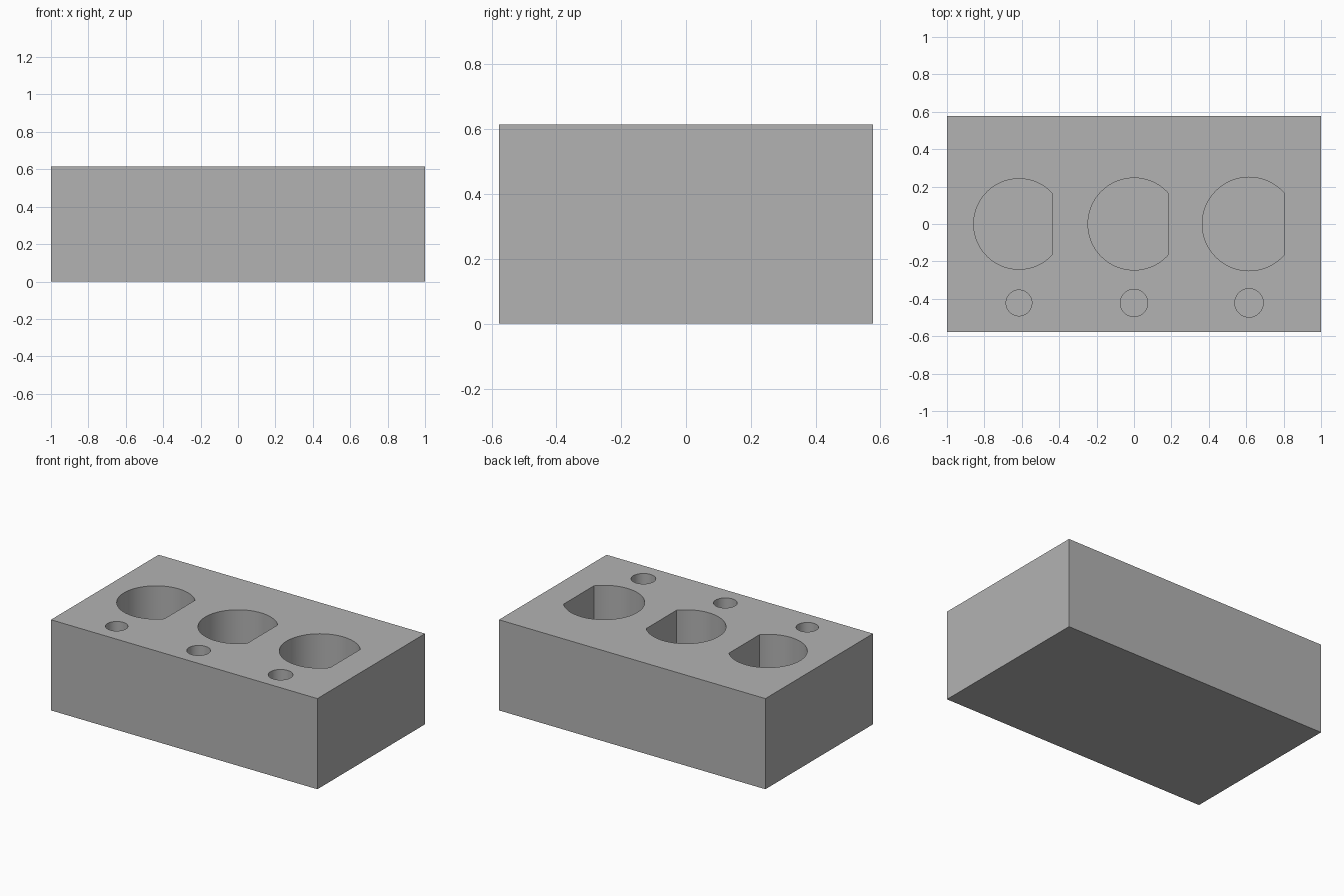
import bpy, bmesh, math

if "Cube" in bpy.data.objects:
    bpy.data.objects.remove(bpy.data.objects["Cube"])

HEIGHT, FLOOR = 0.615, 0.08

grey = bpy.data.materials.new("plain grey")
grey.diffuse_color = (0.45, 0.45, 0.45, 1)
grey.use_nodes = True
grey.node_tree.nodes["Principled BSDF"].inputs["Base Color"].default_value = grey.diffuse_color


def prism(name, outline, z0, z1):
    """Extrude a closed xy outline from z0 to z1."""
    bm = bmesh.new()
    base = bm.faces.new([bm.verts.new((x, y, z0)) for x, y in outline])
    top = bmesh.ops.extrude_face_region(bm, geom=[base])["geom"]
    bmesh.ops.translate(bm, vec=(0, 0, z1 - z0),
                        verts=[v for v in top if isinstance(v, bmesh.types.BMVert)])
    bmesh.ops.recalc_face_normals(bm, faces=bm.faces)
    mesh = bpy.data.meshes.new(name)
    bm.to_mesh(mesh)
    bm.free()
    mesh.materials.append(grey)
    ob = bpy.data.objects.new(name, mesh)
    bpy.context.collection.objects.link(ob)
    return ob


def d_outline(cx, cy, r, flat=None, n=72):
    """Circle, or a circle cut straight at cx + flat."""
    a = math.acos(flat / r) if flat else 0
    count = n + 1 if flat else n
    angles = [a + (2 * math.pi - 2 * a) * i / n for i in range(count)]
    return [(cx + r * math.cos(t), cy + r * math.sin(t)) for t in angles]


# Solid block
block = prism("block", [(-1, -0.577), (1, -0.577), (1, 0.577), (-1, 0.577)], 0, HEIGHT)

# Three D-shaped sockets and three pin holes, slightly larger to the right
cutters = []
for cx, r, flat, pin in [(-0.615, 0.242, 0.178, 0.069),
                         (0.0, 0.246, 0.185, 0.073),
                         (0.615, 0.25, 0.19, 0.076)]:
    cutters.append(prism("socket_cutter", d_outline(cx, 0, r, flat), FLOOR, HEIGHT + 0.1))
    cutters.append(prism("pin_cutter", d_outline(cx, -0.422, pin, n=48), FLOOR, HEIGHT + 0.1))

bpy.context.view_layer.objects.active = block
block.select_set(True)
for cutter in cutters:
    mod = block.modifiers.new("hole", "BOOLEAN")
    mod.operation = "DIFFERENCE"
    mod.solver = "EXACT"
    mod.object = cutter
    bpy.ops.object.modifier_apply(modifier=mod.name)
    bpy.data.objects.remove(cutter)

# Smooth hole walls, crisp edges
bpy.ops.object.shade_smooth_by_angle(angle=math.radians(30))
